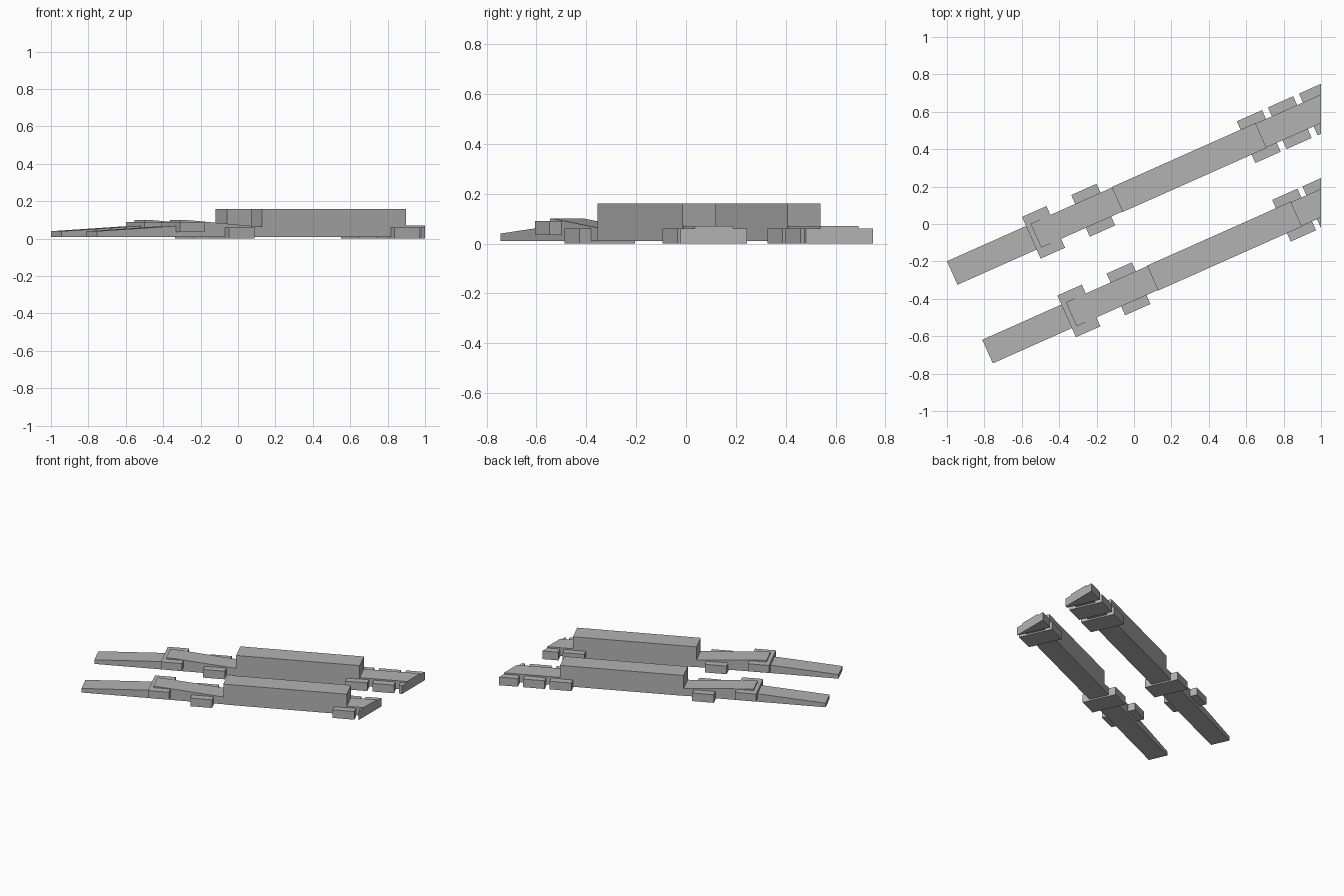
import bpy, bmesh, math
from mathutils import Matrix

cube = bpy.data.objects.get("Cube")
if cube:
    bpy.data.objects.remove(cube)

grey = bpy.data.materials.new("mid grey")
grey.use_nodes = True
grey.diffuse_color = (0.45, 0.45, 0.45, 1)
grey.node_tree.nodes["Principled BSDF"].inputs["Base Color"].default_value = grey.diffuse_color

ANGLE = math.radians(24)
HALF = 0.07      # half width of the track
WIDE = 0.122     # half width of the cross blocks


def extrude_profile(name, frame, profile, half):
    """Side profile of (along, height) points, extruded across the track and trimmed at x = 1."""
    bm = bmesh.new()
    face = bm.faces.new([bm.verts.new((u, -half, z)) for u, z in profile])
    ext = bmesh.ops.extrude_face_region(bm, geom=[face])
    moved = [g for g in ext["geom"] if isinstance(g, bmesh.types.BMVert)]
    bmesh.ops.translate(bm, verts=moved, vec=(0, 2 * half, 0))
    bmesh.ops.transform(bm, matrix=frame, verts=bm.verts)
    # trim whatever reaches beyond the end plane, and cap the cut
    cut = bmesh.ops.bisect_plane(bm, geom=bm.verts[:] + bm.edges[:] + bm.faces[:],
                                 plane_co=(1, 0, 0), plane_no=(1, 0, 0), clear_outer=True)
    edges = [g for g in cut["geom_cut"] if isinstance(g, bmesh.types.BMEdge)]
    if edges:
        bmesh.ops.holes_fill(bm, edges=edges)
    bmesh.ops.recalc_face_normals(bm, faces=bm.faces)
    mesh = bpy.data.meshes.new(name)
    bm.to_mesh(mesh)
    bm.free()
    mesh.materials.append(grey)
    obj = bpy.data.objects.new(name, mesh)
    bpy.context.collection.objects.link(obj)
    return obj


def block(name, frame, u0, u1, z0, z1, half):
    return extrude_profile(name, frame, [(u0, z0), (u1, z0), (u1, z1), (u0, z1)], half)


def build_track(side, x, y, foot_starts):
    frame = Matrix.Translation((x, y, 0)) @ Matrix.Rotation(ANGLE, 4, "Z")
    # sloping entry ramp
    extrude_profile(side + "_ramp", frame,
                    [(0, 0.01), (0.49, 0.01), (0.49, 0.07), (0, 0.04)], HALF - 0.001)
    # raised hinge block and the plate sloping down from it
    block(side + "_hinge_block", frame, 0.463, 0.606, 0.035, 0.09, WIDE)
    extrude_profile(side + "_sloped_plate", frame,
                    [(0.49, 0.01), (0.97, 0.01), (0.97, 0.063), (0.52, 0.1), (0.49, 0.1)], HALF)
    # tall main beam and low tail
    block(side + "_main_beam", frame, 0.966, 1.807, 0.01, 0.16, 0.073)
    block(side + "_tail", frame, 1.80, 2.3, 0.01, 0.07, HALF)
    # cross feet standing on the floor
    for i, u in enumerate(foot_starts):
        block(f"{side}_foot_{i + 1}", frame, u, u + 0.148, 0, 0.06, WIDE)


build_track("back", -0.972, -0.262, (0.751, 1.72, 1.902, 2.084))
build_track("front", -0.783, -0.682, (0.751, 1.72, 1.897))
